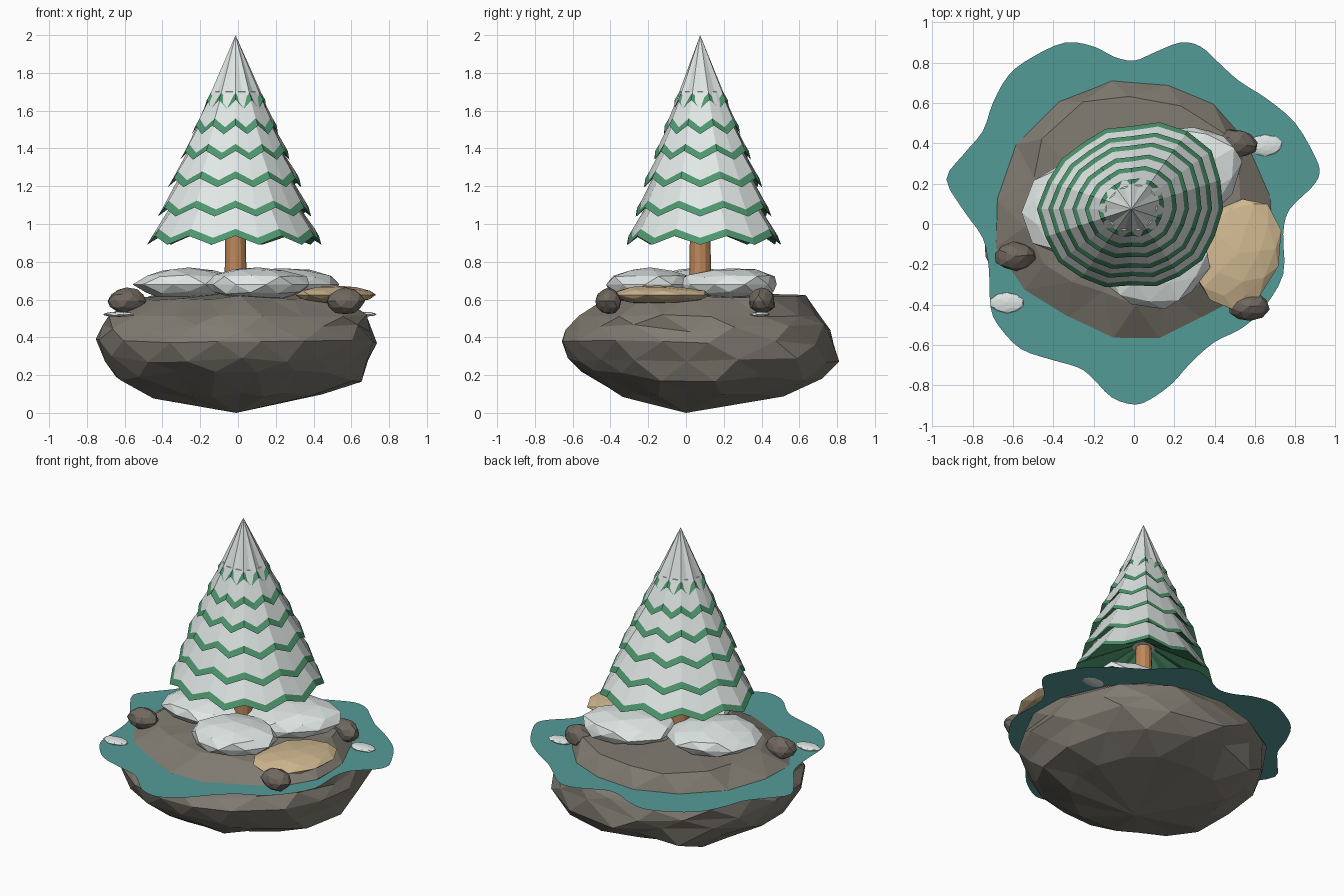
import bpy, bmesh, math, random
from mathutils import Vector

if "Cube" in bpy.data.objects:
    bpy.data.objects.remove(bpy.data.objects["Cube"])

random.seed(11)
TAU = 2 * math.pi


def mat(name, srgb):
    m = bpy.data.materials.new(name)
    lin = [((c / 255 + 0.055) / 1.055) ** 2.4 for c in srgb]
    m.diffuse_color = (*lin, 1)
    m.use_nodes = True
    m.node_tree.nodes["Principled BSDF"].inputs["Base Color"].default_value = m.diffuse_color
    return m


ROCK = mat("grey brown rock", (128, 123, 113))
BOULDER = mat("dark boulder", (112, 104, 95))
SNOW = mat("snow white", (228, 235, 233))
GREEN = mat("pine green", (78, 150, 110))
BARK = mat("bark brown", (190, 136, 90))
SAND = mat("sand", (208, 184, 144))
WATER = mat("teal water", (84, 155, 150))


def finish(name, bm, mats, recalc=True):
    if recalc:
        bmesh.ops.recalc_face_normals(bm, faces=bm.faces)
    me = bpy.data.meshes.new(name)
    bm.to_mesh(me)
    bm.free()
    for m in mats:
        me.materials.append(m)
    ob = bpy.data.objects.new(name, me)
    bpy.context.collection.objects.link(ob)
    return ob


def lookup(table, a):
    """Radius at angle a from evenly spaced samples around the circle."""
    t = (a % TAU) / TAU * len(table)
    i = int(t) % len(table)
    f = t - int(t)
    return table[i] * (1 - f) + table[(i + 1) % len(table)] * f


def bridge(bm, r0, r1, index=0, tri=False, shift=0):
    n = len(r0)
    for i in range(n):
        j = (i + 1) % n
        a, b, c, d = r0[i], r0[j], r1[j], r1[i]
        if not tri:
            fs = [(a, b, c, d)]
        elif shift:
            fs = [(a, b, d), (b, c, d)]
        else:
            fs = [(a, b, c), (a, c, d)]
        for f in fs:
            bm.faces.new(f).material_index = index


def fan(bm, ring, tip, index=0):
    for i in range(len(ring)):
        bm.faces.new((ring[i], ring[(i + 1) % len(ring)], tip)).material_index = index


# Island rock: irregular faceted rings, widest below the water line
shore = [.69, .68, .73, .69, .72, .71, .73, .67, .69, .69, .59, .54, .61, .55, .60, .70]
belly = [.74, .77, .83, .82, .81, .82, .82, .78, .77, .75, .70, .67, .67, .67, .69, .73]
levels = [  # height, table, scale, front-to-back scale change, z jitter, radius jitter
    (.095, belly, .60, .08, .02, .05),
    (.195, belly, .86, .03, .03, .03),
    (.285, belly, .95, .02, .025, .04),
    (.375, belly, .985, 0, .02, .015),
    (.45, belly, .95, .01, .025, .035),
    (.515, shore, 1.0, 0, .006, .015),
    (.61, shore, .78, .12, .015, .04),
]
bm = bmesh.new()
rings = []
for k, (z, tab, s, tilt, jz, jr) in enumerate(levels):
    ring = []
    for i in range(16):
        a = (i + .5 * (k % 2)) / 16 * TAU
        r = lookup(tab, a) * (s + tilt * math.sin(a)) * random.uniform(1 - jr, 1 + jr)
        a += random.uniform(-.05, .05)
        ring.append(bm.verts.new((r * math.cos(a), r * math.sin(a), z + random.uniform(-jz, jz))))
    rings.append(ring)
for k in range(6):
    bridge(bm, rings[k], rings[k + 1], tri=True, shift=1 - k % 2)
fan(bm, rings[0], bm.verts.new((-.01, 0, 0)))
fan(bm, rings[-1], bm.verts.new((0, .05, .64)))
finish("island_rock", bm, [ROCK])

# Water: flat sheet with a wavy outline
outline = [(-.93, .22), (-.85, .34), (-.75, .46), (-.70, .60), (-.62, .74), (-.50, .83),
           (-.34, .90), (-.20, .88), (-.10, .83), (0, .81), (.10, .85), (.23, .90),
           (.33, .88), (.42, .80), (.52, .71), (.66, .62), (.80, .50), (.90, .33),
           (.92, .25), (.88, .18), (.77, .07), (.74, -.05), (.74, -.25), (.64, -.42),
           (.53, -.52), (.40, -.585), (.28, -.69), (.19, -.79), (.08, -.87), (0, -.895),
           (-.11, -.86), (-.21, -.76), (-.28, -.71), (-.42, -.67), (-.56, -.62),
           (-.66, -.52), (-.71, -.42), (-.72, -.22), (-.75, -.07), (-.84, .06)]
bm = bmesh.new()
P = [Vector(p) for p in outline]
n = len(P)
verts = []
for i in range(n):
    p0, p1, p2, p3 = P[i - 1], P[i], P[(i + 1) % n], P[(i + 2) % n]
    for t in (0, 1 / 3, 2 / 3):
        q = .5 * (2 * p1 + (p2 - p0) * t + (2 * p0 - 5 * p1 + 4 * p2 - p3) * t * t
                  + (3 * p1 - p0 - 3 * p2 + p3) * t ** 3)
        verts.append(bm.verts.new((q.x, q.y, .515)))
f = bm.faces.new(verts)
f.normal_update()
if f.normal.z < 0:
    f.normal_flip()
finish("water", bm, [WATER], recalc=False)


# Faceted lumps: snow mounds, sand, boulders, ice
def lump(name, m, pos, size, turn=0, sub=2, jitter=.07):
    bm = bmesh.new()
    bmesh.ops.create_icosphere(bm, subdivisions=sub, radius=1)
    c, s = math.cos(math.radians(turn)), math.sin(math.radians(turn))
    for v in bm.verts:
        p = v.co * random.uniform(1 - jitter, 1 + jitter)
        x, y, z = p.x * size[0], p.y * size[1], p.z * size[2]
        v.co = (x * c - y * s + pos[0], x * s + y * c + pos[1], z + pos[2])
    finish(name, bm, [m])


lump("snow_mound_front", SNOW, (.11, -.19, .68), (.27, .23, .09), 10)
lump("snow_mound_left", SNOW, (-.26, .08, .68), (.29, .25, .09), 20)
lump("snow_mound_back", SNOW, (.24, .23, .68), (.31, .25, .09), 30)
lump("sand_patch", SAND, (.515, -.145, .625), (.28, .20, .047), 72)
for i, (x, y, t) in enumerate([(-.59, -.16, 5), (.57, -.41, 5), (.51, .40, -10)]):
    lump("boulder_%d" % (i + 1), BOULDER, (x, y, .592), (.10, .07, .07), t)
for i, (x, y) in enumerate([(-.63, -.39), (.65, .39)]):
    lump("ice_floe_%d" % (i + 1), SNOW, (x, y, .522), (.085, .052, .014), 0, 2, .06)

# Tree trunk
CX, CY = -.013, .075
bm = bmesh.new()
rings = []
for r, z in ((.06, .6), (.055, .9), (.04, 1.4)):
    rings.append([bm.verts.new((CX + r * math.cos(i / 12 * TAU), CY + r * math.sin(i / 12 * TAU), z))
                  for i in range(12)])
bridge(bm, rings[0], rings[1])
bridge(bm, rings[1], rings[2])
bm.faces.new(rings[0])
bm.faces.new(rings[2])
finish("trunk", bm, [BARK])

# Branch tiers: snowy zigzag skirts with green rims and undersides
spread = [1.0, 1.1, .92, .91, 1.03, .97, .85, .94]
tiers = [(.89, .455), (1.04, .40), (1.195, .348), (1.34, .285), (1.475, .225), (1.61, .162)]
SIDES = 20


def skirt_ring(bm, r, z, zig=0.0, inset=0.0):
    out = []
    for i in range(SIDES):
        a = i / SIDES * TAU
        q = r * lookup(spread, a) * (1 if i % 2 == 0 or not zig else .98) - inset
        out.append(bm.verts.new((CX + q * math.cos(a), CY + q * math.sin(a), z + zig * (i % 2))))
    return out


for k, (z, r) in enumerate(tiers):
    bm = bmesh.new()
    edge = skirt_ring(bm, r, z + .037, .047, .022)
    rim = skirt_ring(bm, r, z, .047)
    if k < 5:
        z2, r2 = tiers[k + 1]
        top = skirt_ring(bm, r2 * .78, z2 + .09)
        bridge(bm, edge, top)
        fan(bm, top, bm.verts.new((CX, CY, z2 + .10)))
        inner = skirt_ring(bm, .05, z + .26)
    else:
        fan(bm, edge, bm.verts.new((CX, CY, 2.0)))
        inner = skirt_ring(bm, .03, z + .18)
    bridge(bm, rim, edge, 1)
    bridge(bm, inner, rim, 1)
    fan(bm, inner, bm.verts.new((CX, CY, z + .27 if k < 5 else z + .19)), 1)
    finish("branch_tier_%d" % (k + 1), bm, [SNOW, GREEN])
